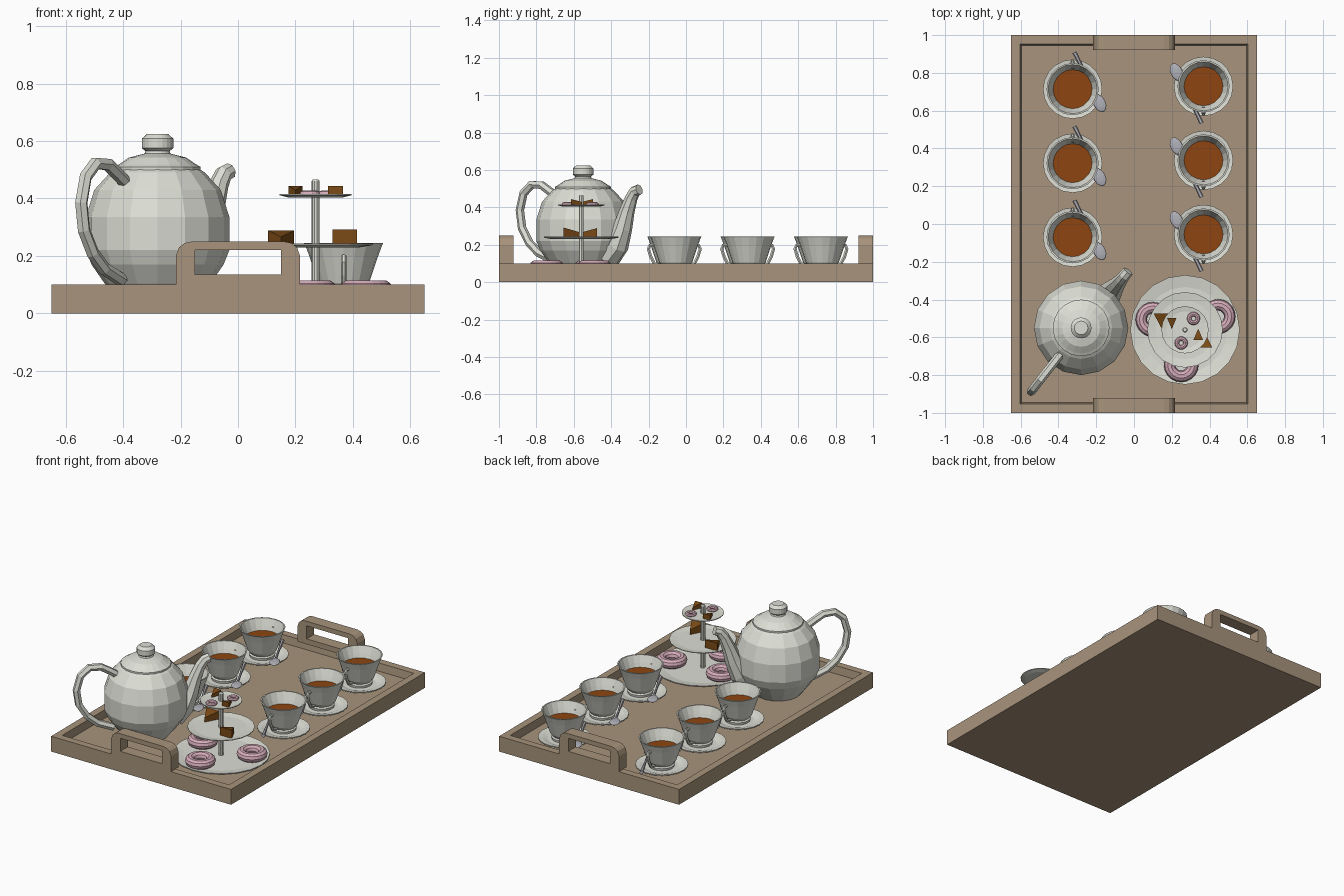
import bpy, bmesh, math
from mathutils import Vector, Matrix

if "Cube" in bpy.data.objects:
    bpy.data.objects.remove(bpy.data.objects["Cube"])


def material(name, r, g, b):
    m = bpy.data.materials.new(name)
    m.use_nodes = True
    m.diffuse_color = (r, g, b, 1)
    m.node_tree.nodes["Principled BSDF"].inputs["Base Color"].default_value = (r, g, b, 1)
    return m


wood = material("wood", .39, .295, .2)
china = material("china", .72, .73, .66)
tea_brown = material("tea", .27, .06, .005)
cake_brown = material("cake", .2, .07, .008)
pink = material("pink icing", .68, .42, .5)
steel = material("steel", .44, .44, .49)

FLOOR = .05


def add(name, data, mat, loc=(0, 0, 0), rot=0):
    ob = bpy.data.objects.new(name, data)
    bpy.context.scene.collection.objects.link(ob)
    if not data.materials:
        data.materials.append(mat)
    ob.location = loc
    ob.rotation_euler.z = rot
    return ob


def finish(name, bm):
    bmesh.ops.recalc_face_normals(bm, faces=bm.faces)
    me = bpy.data.meshes.new(name)
    bm.to_mesh(me)
    bm.free()
    return me


def lathe(name, profile, sides):
    """Turn a (radius, height) profile around z."""
    bm = bmesh.new()
    vs = [bm.verts.new((r, 0, z)) for r, z in profile]
    es = [bm.edges.new(p) for p in zip(vs, vs[1:])]
    bmesh.ops.spin(bm, geom=vs + es, cent=(0, 0, 0), axis=(0, 0, 1),
                   angle=math.tau, steps=sides, use_duplicate=False)
    bmesh.ops.remove_doubles(bm, verts=bm.verts, dist=.0005)
    return finish(name, bm)


def tube(name, path, sides=6):
    """Sweep a round section along (x, y, z, radius) points."""
    cu = bpy.data.curves.new(name + "_path", 'CURVE')
    cu.dimensions = '3D'
    cu.bevel_depth = 1
    cu.bevel_resolution = (sides - 4) // 2
    cu.use_fill_caps = True
    sp = cu.splines.new('POLY')
    sp.points.add(len(path) - 1)
    for p, (x, y, z, r) in zip(sp.points, path):
        p.co = (x, y, z, 1)
        p.radius = r
    return curve_mesh(name, cu)


def curve_mesh(name, cu):
    ob = bpy.data.objects.new(name, cu)
    bpy.context.scene.collection.objects.link(ob)
    dg = bpy.context.evaluated_depsgraph_get()
    me = bpy.data.meshes.new_from_object(ob.evaluated_get(dg))
    bpy.data.objects.remove(ob)
    me.name = name
    for p in me.polygons:
        p.use_smooth = False
    return me


def ring(name, major, minor, sides=20, section=10):
    circle = [(major + minor * math.cos(i * math.tau / section),
               minor * math.sin(i * math.tau / section)) for i in range(section + 1)]
    return lathe(name, circle, sides)


def dish(name, r, sides, lip=.016):
    return lathe(name, [(0, 0), (.78 * r, 0), (r, lip - .005), (r, lip),
                        (.78 * r, .007), (0, .007)], sides)


# Tray with a sunken floor
bm = bmesh.new()
bmesh.ops.create_cube(bm, size=1, matrix=Matrix.Translation((0, 0, .05)) @ Matrix.Diagonal((1.3, 2, .1, 1)))
top = max(bm.faces, key=lambda f: f.calc_center_median().z)
bmesh.ops.inset_region(bm, faces=[top], thickness=.067)
bmesh.ops.inset_region(bm, faces=[top], thickness=.009, depth=0)
bmesh.ops.translate(bm, verts=top.verts, vec=(0, 0, FLOOR - .1))
add("tray", finish("tray", bm), wood)

# Tray handles: rounded arch with a rectangular opening
cu = bpy.data.curves.new("handle_outline", 'CURVE')
cu.dimensions = '2D'
cu.fill_mode = 'BOTH'
cu.extrude = .039
half = [(.216, .1), (.216, .2), (.205, .23), (.185, .245), (.16, .25)]
for outline in (half + [(-x, z) for x, z in reversed(half)],
                [(.15, .135), (.15, .22), (-.15, .22), (-.15, .135)]):
    sp = cu.splines.new('POLY')
    sp.points.add(len(outline) - 1)
    sp.use_cyclic_u = True
    for p, (x, z) in zip(sp.points, outline):
        p.co = (x, z, 0, 1)
arch = curve_mesh("tray_handle", cu)
arch.transform(Matrix.Rotation(math.pi / 2, 4, 'X'))
for name, y in (("front_tray_handle", -.961), ("back_tray_handle", .961)):
    add(name, arch, wood, (0, y, 0))

# Teapot
POT = (-.28, -.55, 0)
add("teapot_body", lathe("teapot_body", [
    (0, .05), (.14, .05), (.185, .105), (.23, .17), (.25, .22), (.25, .335),
    (.22, .43), (.165, .49), (.15, .5), (0, .5)], 16), china, POT)
add("teapot_lid", lathe("teapot_lid", [
    (0, .498), (.15, .498), (.15, .51), (.135, .518), (.1, .542), (.045, .556),
    (.042, .565), (.055, .575), (.055, .608), (.036, .625), (0, .625)], 20), china, POT)
spout = [(.17, .14, .075), (.235, .2, .066), (.275, .29, .052), (.305, .38, .041),
         (.335, .45, .034), (.36, .485, .031), (.39, .495, .029)]
add("teapot_spout", tube("teapot_spout", [(d, 0, z, r) for d, z, r in spout], 8),
    china, POT, math.atan2(.77, .64))
grip = [(.18, .455), (.225, .485), (.28, .518), (.35, .522), (.405, .475), (.43, .385),
        (.415, .29), (.365, .21), (.3, .155), (.2, .115)]
add("teapot_handle", tube("teapot_handle", [(d, 0, z, .023) for d, z in grip], 6),
    china, POT, math.atan2(-.79, -.62))

# Tiered cake stand
SX, SY = .27, -.56
for name, r, z, lip in (("bottom_plate", .29, FLOOR, .018),
                        ("middle_plate", .2, .23, .013), ("top_plate", .125, .404, .012)):
    add(name, dish(name, r, 20, lip), china, (SX, SY, z))
add("stand_pole", lathe("stand_pole", [
    (0, .05), (.014, .05), (.014, .46), (.01, .466), (0, .466)], 10), china, (SX, SY, 0))

# Ring doughnuts
big, small = ring("large_doughnut", .062, .03), ring("small_doughnut", .023, .012, 14, 8)
for x, y in ((.1, -.505), (.445, -.49), (.25, -.745)):
    add("large_doughnut", big, pink, (x, y, .086))
for x, y in ((.315, -.5), (.25, -.63)):
    add("small_doughnut", small, pink, (x, y, .416))


# Cake slices: wedges that are lower at the tip
def slice_of_cake(name, x, y, z, w, d, h, turn):
    bm = bmesh.new()
    corners = [(-w / 2, 0, h), (w / 2, 0, h), (0, d, h * .55)]
    low = [bm.verts.new((a, b, 0)) for a, b, _ in corners]
    high = [bm.verts.new(c) for c in corners]
    bm.faces.new(low)
    bm.faces.new(high)
    for i in range(3):
        j = (i + 1) % 3
        bm.faces.new((low[i], low[j], high[j], high[i]))
    add(name, finish(name, bm), cake_brown, (x, y, z), turn)


slice_of_cake("large_cake_left", .372, -.655, .237, .086, .085, .055, 0)
slice_of_cake("large_cake_right", .15, -.475, .237, .09, .085, .052, math.pi)
slice_of_cake("small_cake_left", .34, -.615, .411, .052, .06, .033, 0)
slice_of_cake("small_cake_right", .2, -.497, .411, .05, .06, .033, math.pi)

# Teacup set: shared meshes placed six times
saucer = lathe("saucer", [
    (0, 0), (.09, 0), (.157, .016), (.157, .022), (.13, .018), (.1, .008), (0, .008)], 20)
cup = lathe("cup", [
    (0, .01), (.075, .01), (.078, .025), (.07, .032), (.088, .055), (.12, .15),
    (.133, .185), (.138, .195), (.13, .195), (.112, .15), (.08, .06), (0, .04)], 20)
tea = lathe("tea", [(0, .125), (.103, .125)], 20)
ear = tube("cup_handle", [(0, d, z, .01) for d, z in (
    (.11, .145), (.138, .147), (.146, .128), (.133, .085), (.115, .05), (.08, .04))])
head, tail = Vector((.143, -.075, .034)), Vector((.01, .195, .036))
along = (tail - head).normalized()
stick = tube("spoon_stem", [(*head, .007), (*head.lerp(tail, .5), .007), (*tail, .012)])
bm = bmesh.new()
bmesh.ops.create_uvsphere(bm, u_segments=12, v_segments=6, radius=1, matrix=Matrix.Translation(head)
                          @ Matrix.Rotation(math.atan2(along.y, along.x), 4, 'Z')
                          @ Matrix.Diagonal((.05, .032, .009, 1)))
bowl = finish("spoon_bowl", bm)

for side, x, y0, turn in (("right", -.325, -.07, 0), ("left", .368, -.055, math.pi)):
    for row in range(3):
        spot = (x, y0 + row * .392, FLOOR)
        for part, mesh, mat in (("saucer", saucer, china), ("cup", cup, china), ("tea", tea, tea_brown),
                                ("cup_handle", ear, china), ("spoon_stem", stick, steel),
                                ("spoon_bowl", bowl, steel)):
            add(f"{side}_{part}_{row + 1}", mesh, mat, spot, turn)
